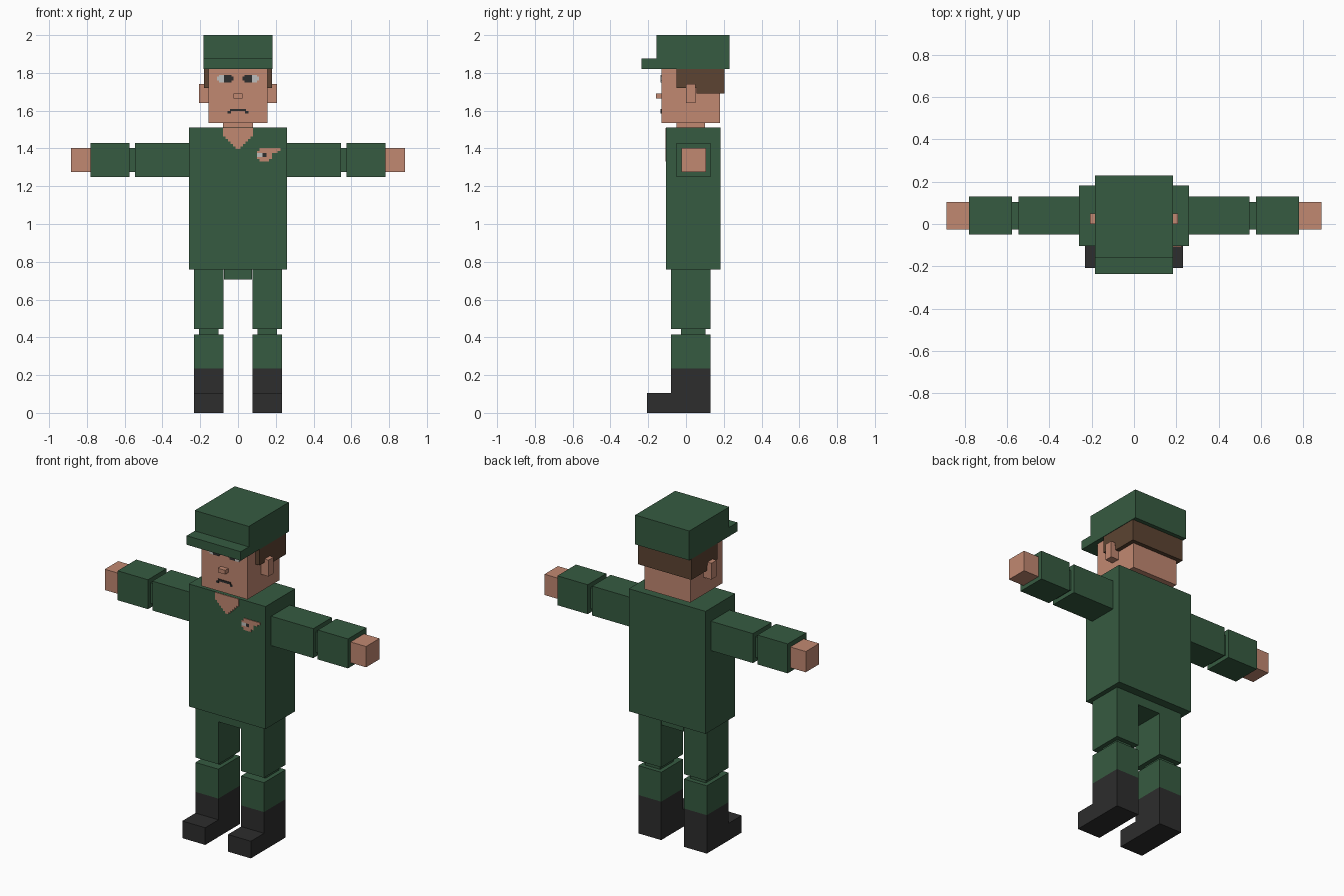
import bpy
import bmesh

cube = bpy.data.objects.get("Cube")
if cube:
    bpy.data.objects.remove(cube, do_unlink=True)


def material(name, r, g, b):
    # 8-bit display values converted to linear
    lin = [(c / 255 / 12.92 if c < 11 else ((c / 255 + 0.055) / 1.055) ** 2.4) for c in (r, g, b)]
    m = bpy.data.materials.new(name)
    m.use_nodes = True
    m.diffuse_color = (*lin, 1)
    m.node_tree.nodes["Principled BSDF"].inputs["Base Color"].default_value = (*lin, 1)
    return m


green = material("uniform green", 54, 91, 65)
skin = material("skin", 193, 136, 113)
black = material("boot black", 45, 45, 45)
brown = material("hair brown", 92, 68, 50)
white = material("eye white", 190, 190, 188)


def boxes(name, mat, *spans):
    """One object made of boxes, each given as (x range, y range, z range)."""
    bm = bmesh.new()
    for span in spans:
        verts = bmesh.ops.create_cube(bm, size=1)["verts"]
        for v in verts:
            for axis, (a, b) in enumerate(span):
                v.co[axis] = a if v.co[axis] < 0 else b
    mesh = bpy.data.meshes.new(name)
    bm.to_mesh(mesh)
    bm.free()
    mesh.materials.append(mat)
    obj = bpy.data.objects.new(name, mesh)
    bpy.context.collection.objects.link(obj)


def pair(name, mat, x, y, z):
    """A box on the left (+x) and its mirror on the right."""
    boxes("left_" + name, mat, (x, y, z))
    boxes("right_" + name, mat, ((-x[1], -x[0]), y, z))


def plate(name, mat, front, *rects):
    """Thin painted detail on a front-facing surface at y = front."""
    boxes(name, mat, *[(x, (front - 0.004, front + 0.002), z) for x, z in rects])


def wide(half):
    return (-half, half)


# Head, nose, neck, ears
boxes("head", skin, (wide(0.155), (-0.13, 0.18), (1.535, 1.825)))
boxes("nose", skin, (wide(0.025), (-0.16, -0.13), (1.665, 1.69)))
boxes("neck", skin, (wide(0.08), (-0.05, 0.1), (1.5, 1.54)))
pair("ear", skin, (0.155, 0.207), (0, 0.05), (1.64, 1.74))

# Hair: back block and shorter sideburns
boxes("hair", brown, (wide(0.18), (0.055, 0.205), (1.69, 1.825)))
pair("sideburn", brown, (0.15, 0.18), (-0.05, 0.055), (1.72, 1.825))

# Cap with brim
boxes("cap", green, (wide(0.183), (-0.157, 0.23), (1.82, 2.0)))
boxes("cap_brim", green, (wide(0.183), (-0.235, -0.157), (1.82, 1.875)))

# Face: pixel-style eyes and mouth
for side, label in ((1, "left"), (-1, "right")):
    def strip(a, b):
        return tuple(sorted((side * a, side * b)))
    plate(label + "_eye_white", white, -0.13,
          (strip(0.075, 0.1), (1.75, 1.79)), (strip(0.1, 0.112), (1.76, 1.78)))
    plate(label + "_iris", black, -0.13,
          (strip(0.035, 0.075), (1.75, 1.79)), (strip(0.025, 0.035), (1.76, 1.78)))
plate("mouth", black, -0.13, (wide(0.042), (1.597, 1.61)),
      ((-0.055, -0.038), (1.585, 1.597)), ((0.038, 0.055), (1.585, 1.597)))

# Torso and hips
boxes("torso", green, (wide(0.26), (-0.105, 0.182), (0.76, 1.51)))
boxes("hips", green, (wide(0.075), (-0.08, 0.13), (0.705, 0.76)))

# Stepped V of bare skin at the collar
top, rows = 1.509, []
for half, height in ((0.08, 0.045), (0.067, 0.014), (0.053, 0.014),
                     (0.04, 0.013), (0.026, 0.013), (0.012, 0.012)):
    rows.append((wide(half), (top - height, top)))
    top -= height
plate("open_collar", skin, -0.105, *rows)

# Small chest patch
plate("chest_patch", skin, -0.105,
      ((0.115, 0.225), (1.387, 1.402)), ((0.1, 0.21), (1.375, 1.387)),
      ((0.15, 0.18), (1.345, 1.375)), ((0.1, 0.15), (1.345, 1.355)),
      ((0.115, 0.165), (1.33, 1.345)))
plate("patch_light", white, -0.105, ((0.1, 0.13), (1.355, 1.375)))
plate("patch_dark", black, -0.105, ((0.13, 0.15), (1.355, 1.375)))

# Arms: sleeve segments with a narrow elbow between them
sleeve_y, sleeve_z = (-0.05, 0.13), (1.25, 1.43)
inner_y, inner_z = (-0.025, 0.105), (1.275, 1.402)
pair("upper_arm", green, (0.26, 0.545), sleeve_y, sleeve_z)
pair("elbow", green, (0.545, 0.575), inner_y, inner_z)
pair("forearm", green, (0.575, 0.78), sleeve_y, sleeve_z)
pair("hand", skin, (0.78, 0.885), inner_y, inner_z)

# Legs: trouser segments, narrow knee, boot and toe
leg_x, leg_y = (0.077, 0.232), (-0.08, 0.13)
pair("thigh", green, leg_x, leg_y, (0.445, 0.76))
pair("knee", green, (0.103, 0.206), (-0.027, 0.102), (0.415, 0.445))
pair("shin", green, leg_x, leg_y, (0.235, 0.415))
pair("boot", black, leg_x, leg_y, (0, 0.235))
pair("boot_toe", black, leg_x, (-0.207, -0.08), (0, 0.105))
